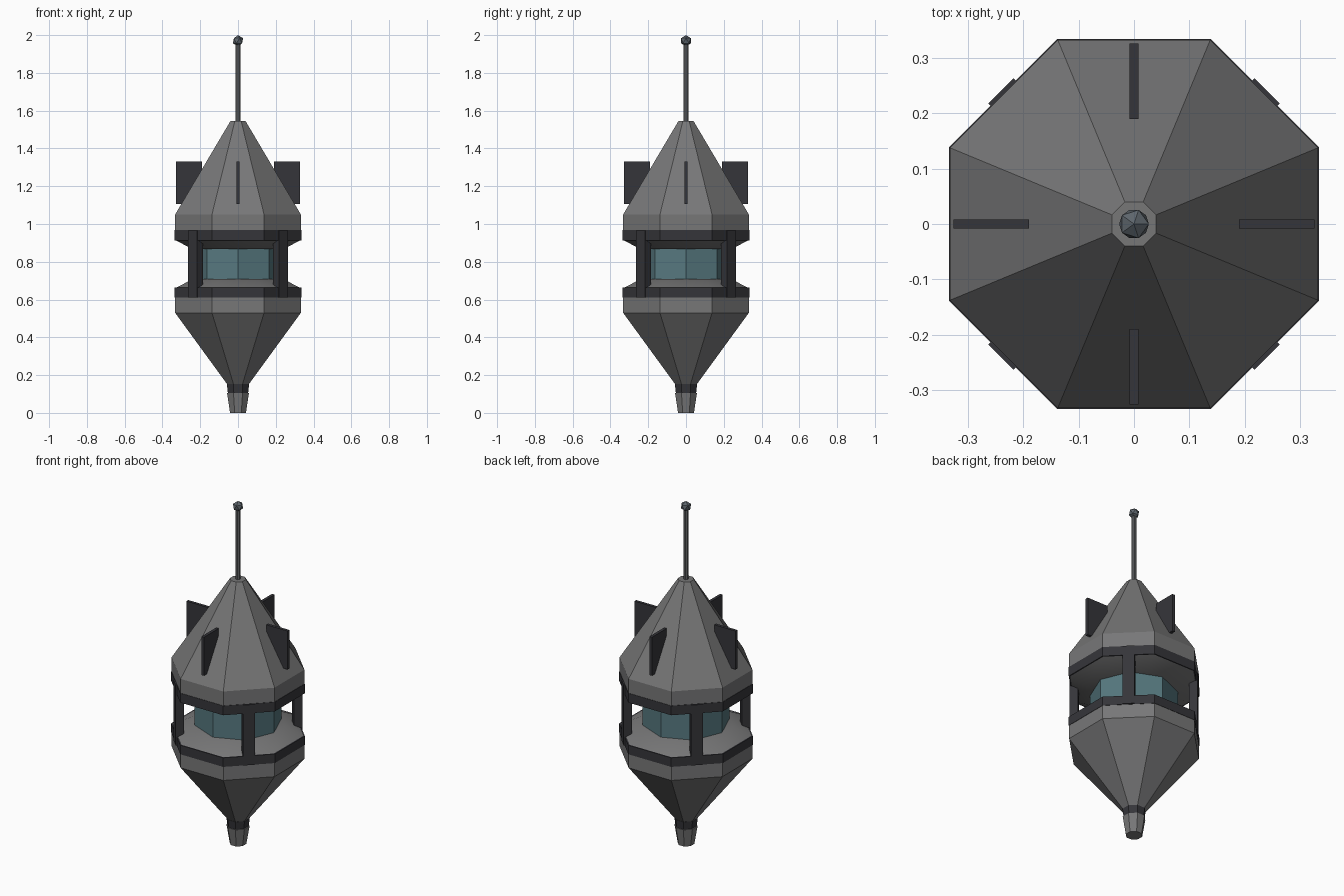
import bpy, bmesh, math
from mathutils import Matrix

if "Cube" in bpy.data.objects:
    bpy.data.objects.remove(bpy.data.objects["Cube"])


def material(name, rgb):
    m = bpy.data.materials.new(name)
    m.diffuse_color = (*rgb, 1)
    m.use_nodes = True
    m.node_tree.nodes["Principled BSDF"].inputs["Base Color"].default_value = m.diffuse_color
    return m


HULL = material("hull_grey", (0.185, 0.185, 0.187))
DARK = material("dark_metal", (0.036, 0.036, 0.042))
GLASS = material("teal_glass", (0.095, 0.19, 0.215))
ROD = material("rod_grey", (0.13, 0.135, 0.14))
TIP = material("tip_blue_grey", (0.11, 0.13, 0.15))


def finish(bm, name, mat):
    bmesh.ops.recalc_face_normals(bm, faces=bm.faces)
    me = bpy.data.meshes.new(name)
    bm.to_mesh(me)
    bm.free()
    ob = bpy.data.objects.new(name, me)
    bpy.context.collection.objects.link(ob)
    me.materials.append(mat)
    return ob


def lathe(name, profile, mat, closed=False, sides=8, turn=0.5):
    """Stack of polygons from (apothem, z) points; closed joins last to first."""
    bm = bmesh.new()
    k = 1 / math.cos(math.pi / sides)
    rings = []
    for r, z in profile:
        angles = [math.tau * (i + turn) / sides for i in range(sides)]
        rings.append([bm.verts.new((r * k * math.cos(a), r * k * math.sin(a), z)) for a in angles])
    pairs = list(zip(rings, rings[1:]))
    if closed:
        pairs.append((rings[-1], rings[0]))
    else:
        bm.faces.new(rings[0])
        bm.faces.new(rings[-1])
    for a, b in pairs:
        for i in range(sides):
            j = (i + 1) % sides
            bm.faces.new((a[i], a[j], b[j], b[i]))
    return finish(bm, name, mat)


def radial_box(name, r0, r1, width, z0, z1, angle, mat):
    """Box reaching from r0 to r1 outward in the given direction."""
    m = (Matrix.Rotation(angle, 4, 'Z')
         @ Matrix.Translation(((r0 + r1) / 2, 0, (z0 + z1) / 2))
         @ Matrix.Diagonal((r1 - r0, width, z1 - z0, 1)))
    bm = bmesh.new()
    bmesh.ops.create_cube(bm, size=1, matrix=m)
    return finish(bm, name, mat)


# Nozzle and neck at the bottom tip
lathe("bottom_nozzle", [(0.042, 0), (0.058, 0.105)], HULL)
lathe("bottom_neck", [(0.053, 0.10), (0.059, 0.152)], DARK)

# Lower and upper hulls; the shallow faces towards the window are smooth
hulls = [
    lathe("lower_hull", [(0.056, 0.15), (0.333, 0.53), (0.333, 0.66), (0.24, 0.708)], HULL),
    lathe("upper_hull", [(0.24, 0.867), (0.333, 0.915), (0.333, 1.05), (0.04, 1.545)], HULL),
]
for ob in hulls:
    ob.data.shade_smooth()
    ob.data.set_sharp_from_angle(angle=math.radians(30))

# Dark bands round both hull rims
for name, z0, z1 in (("lower_band", 0.61, 0.663), ("upper_band", 0.912, 0.967)):
    lathe(name, [(0.32, z0), (0.335, z0), (0.335, z1), (0.32, z1)], DARK, closed=True)

# Window drum, turned half a side against the hull
g = 0.233 * math.cos(math.pi / 8)
lathe("window", [(g, 0.70), (g, 0.875)], GLASS, turn=0)

# Posts on the diagonals and fins on the axes
for i in range(4):
    a = i * math.pi / 2
    radial_box(f"post_{i + 1}", 0.295, 0.341, 0.065, 0.612, 0.965, a + math.pi / 4, DARK)
    radial_box(f"roof_fin_{i + 1}", 0.19, 0.327, 0.017, 1.105, 1.33, a, DARK)

# Antenna rod and ball tip
lathe("antenna_rod", [(0.012, 1.53), (0.012, 1.97)], ROD)
bm = bmesh.new()
bmesh.ops.create_icosphere(bm, subdivisions=1, radius=0.03, matrix=Matrix.Translation((0, 0, 1.97)))
finish(bm, "antenna_tip", TIP)
